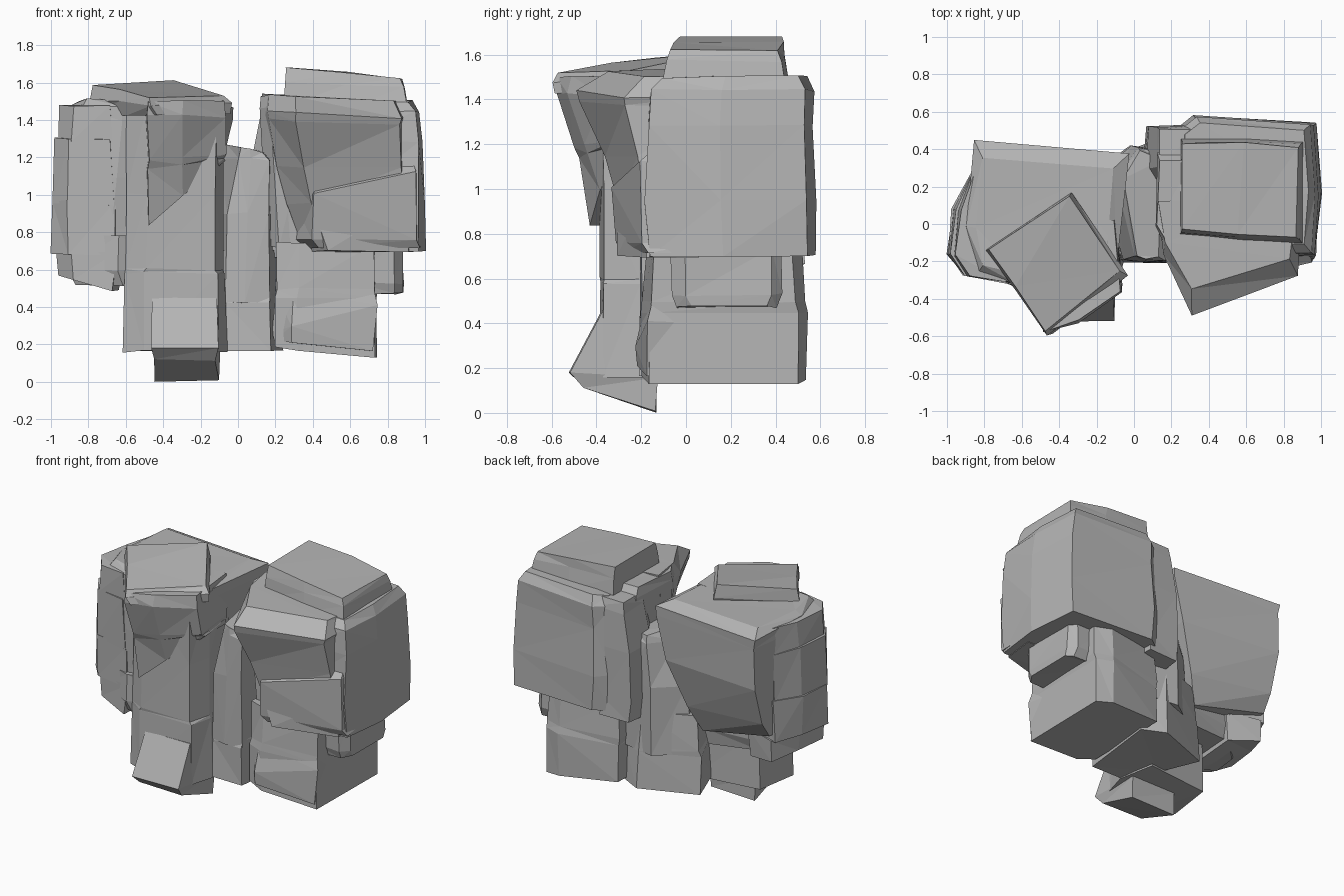
import bpy, bmesh, random

random.seed(4)
stone = bpy.data.materials.new("stone")
stone.diffuse_color = (.46, .46, .46, 1)


def rock(name, outline, layers, jitter=0.008):
    """Loft a plan outline through layers (z, scale_x, scale_y, dx, dy, slope_x, slope_y)."""
    n = len(outline)
    cx = sum(p[0] for p in outline) / n
    cy = sum(p[1] for p in outline) / n
    bm = bmesh.new()
    rings = []
    for layer in layers:
        z, sx, sy, dx, dy, tx, ty = tuple(layer) + (1, 1, 0, 0, 0, 0)[len(layer) - 1:]
        ring = []
        for x, y in outline:
            u, v = (x - cx) * sx, (y - cy) * sy
            r = [random.uniform(-jitter, jitter) for _ in range(3)]
            ring.append(bm.verts.new((cx + u + dx + r[0], cy + v + dy + r[1],
                                      max(0, z + u * tx + v * ty + r[2]))))
        rings.append(ring)
    for a, b in zip(rings, rings[1:]):
        for i in range(n):
            j = (i + 1) % n
            bm.faces.new((a[i], a[j], b[j], b[i]))
    bm.faces.new(rings[0][::-1])
    bm.faces.new(rings[-1])
    bmesh.ops.triangulate(bm, faces=bm.faces)
    bmesh.ops.recalc_face_normals(bm, faces=bm.faces)
    me = bpy.data.meshes.new(name)
    bm.to_mesh(me)
    bm.free()
    me.materials.append(stone)
    ob = bpy.data.objects.new(name, me)
    bpy.context.collection.objects.link(ob)
    return ob


# Left boulder: large mass, its inner back corner tapering down
rock("left_boulder",
     [(-.85, .45), (-.90, -.02), (-.84, -.27), (-.62, -.33), (-.09, -.22), (-.03, .38)],
     [(.68, .66, .76, -.10, -.05, -.24), (.82, .76, .86, -.075, -.02, -.1),
      (1.10, .92, .98, -.03, 0), (1.40, 1, 1, 0, 0), (1.47, 1, 1, 0, 0),
      (1.51, .86, .80, 0, 0)])

# Stacked slabs on the left side of the boulder
side = [(-.88, .28), (-.97, .08), (-1.0, -.17), (-.91, -.29), (-.66, -.33), (-.62, .20)]
for i, (z0, z1, s0, s1, dx) in enumerate([(.53, .69, .84, .92, .02), (.68, .97, 1, 1, 0),
                                          (.95, 1.30, .99, .84, 0), (1.28, 1.48, .88, .80, .015)]):
    rock("left_side_slab_%d" % (i + 1), side,
         [(z0, s0, .95, dx, 0, -.25 if i == 0 else 0), (z1, s1, .95, dx, 0)])

# Ledge under the left boulder
rock("left_under_ledge",
     [(-.30, .22), (-.72, .16), (-.90, -.04), (-.92, -.22), (-.64, -.33), (-.3, -.2)],
     [(.51, .9, .9, .02, 0, -.05), (.60, 1, 1), (.78, 1, 1.02)])

# Left front column
rock("left_column",
     [(-.58, .0), (-.62, -.32), (-.50, -.39), (-.11, -.37), (-.06, -.20), (-.10, .06)],
     [(.16, 1, 1), (.58, .98, 1), (.60, .96, .98), (1.0, .93, 1), (1.46, .95, 1)])

# Overhanging head of the left column
rock("left_column_head",
     [(-.48, -.51), (-.30, -.46), (-.07, -.32), (-.10, .02), (-.50, .02)],
     [(1.0, .98, .82, 0, .03, .85), (1.16, 1, .92, 0, .01, .15), (1.20, 1, .98, 0, 0, .1),
      (1.42, 1, 1.14, 0, -.035), (1.50, 1, 1.12, 0, -.03)])

# Rotated cap on the left column
rock("left_cap", [(-.79, -.14), (-.63, -.35), (-.46, -.60), (-.04, -.27), (-.33, .16)],
     [(1.43, .94, .98, .02, 0), (1.50, 1, 1, 0, 0, 0, .05), (1.56, .95, .94, -.01, .01, -.06, .14)])

# Tilted foot in front of the left column
rock("left_foot", [(-.45, -.12), (-.46, -.51), (-.11, -.51), (-.09, -.12)],
     [(.06, .95, .82, 0, .02, 0, -.36), (.165, 1, 1, 0, -.01, 0, -.05),
      (.45, .98, .62, 0, .06, 0, 0)], .006)

# Middle wall: wide root and narrow upper fin
rock("middle_root",
     [(-.07, -.20), (.18, -.21), (.24, .36), (.08, .43), (-.31, .28), (-.2, .0)],
     [(.17, 1, 1), (.42, .98, .98), (.47, .94, .95), (.70, .88, .92)])
rock("middle_fin", [(-.07, -.19), (.04, -.21), (.17, -.2), (.2, .38), (-.02, .42), (-.22, .26)],
     [(.42, 1.05, 1), (.90, .92, 1, .01), (1.19, .68, .96, .04), (1.245, .5, .9, .04, 0, -.2)])

# Right base block, side chunk and front wedge
rock("right_base",
     [(.20, -.15), (.32, -.20), (.73, -.16), (.74, .50), (.62, .54), (.2, .47)],
     [(.155, 1, 1, 0, 0, -.1), (.45, 1.01, 1), (.50, 1, .97), (.74, .96, .94)])
rock("right_base_wedge", [(.18, -.1), (.28, -.22), (.74, -.18), (.72, 0)],
     [(.19, .95, .9, 0, 0, -.12), (.34, 1, 1, 0, 0, .25), (.50, .95, .8, 0, .02, .1),
      (.62, .75, .6, .05, .05)])
rock("right_side_chunk", [(.6, -.06), (.84, -.07), (.88, 0), (.88, .38), (.84, .43), (.6, .43)],
     [(.47, 1, .88), (.53, 1, .98), (.74, 1, 1)])

# Right boulder main mass
rock("right_boulder",
     [(.22, .50), (.22, -.10), (.55, -.18), (.97, -.18), (1.0, .15), (.97, .54), (.32, .58)],
     [(.70, .98, .99, .01, .01), (.95, 1, 1), (1.28, .97, .98), (1.44, .94, .95, 0, .01),
      (1.50, .86, .84, -.01, .02)])

# Cap on the right boulder
rock("right_cap", [(.26, .45), (.25, -.05), (.57, -.08), (.89, -.09), (.90, .43), (.6, .45)],
     [(1.46, 1.03, 1.05), (1.59, 1, .98, 0, 0, -.05), (1.655, .96, .92, -.01, 0, -.10)])

# Overhanging front block on the right boulder
rock("right_front_block",
     [(.12, .12), (.16, -.16), (.31, -.49), (.87, -.28), (.90, .12)],
     [(.70, .78, .58, .13, .04), (.95, .90, .62, .065, .04), (1.15, .95, .74, .03, .03),
      (1.39, .99, .98, 0, 0, -.04), (1.43, 1, 1, 0, 0, -.05), (1.52, .94, .78, -.01, .06, -.05)])

# Lower front bulge on the right boulder
rock("right_lower_bulge", [(.28, .0), (.40, -.32), (.96, -.20), (.97, .1)],
     [(.71, .96, .92, .02, .02), (.76, 1, .95), (1.06, .97, 1.05, 0, 0, .22),
      (1.13, .9, .75, 0, .04, .2)])

# Thin slabs on the inner back edge of the right boulder
rock("inner_back_slab", [(.06, .53), (.05, .30), (.13, .18), (.32, .2), (.3, .53)],
     [(.66, .95, .97, .01), (.80, 1, 1), (1.15, 1, 1, .01), (1.42, .9, .97, .05), (1.49, .8, .88, .06)])
rock("inner_side_slab", [(.12, .38), (.11, -.02), (.17, -.12), (.32, -.1), (.32, .38)],
     [(.72, .85, .9, .04), (1.22, .95, 1, .02), (1.47, 1, 1), (1.53, .85, .85)])
